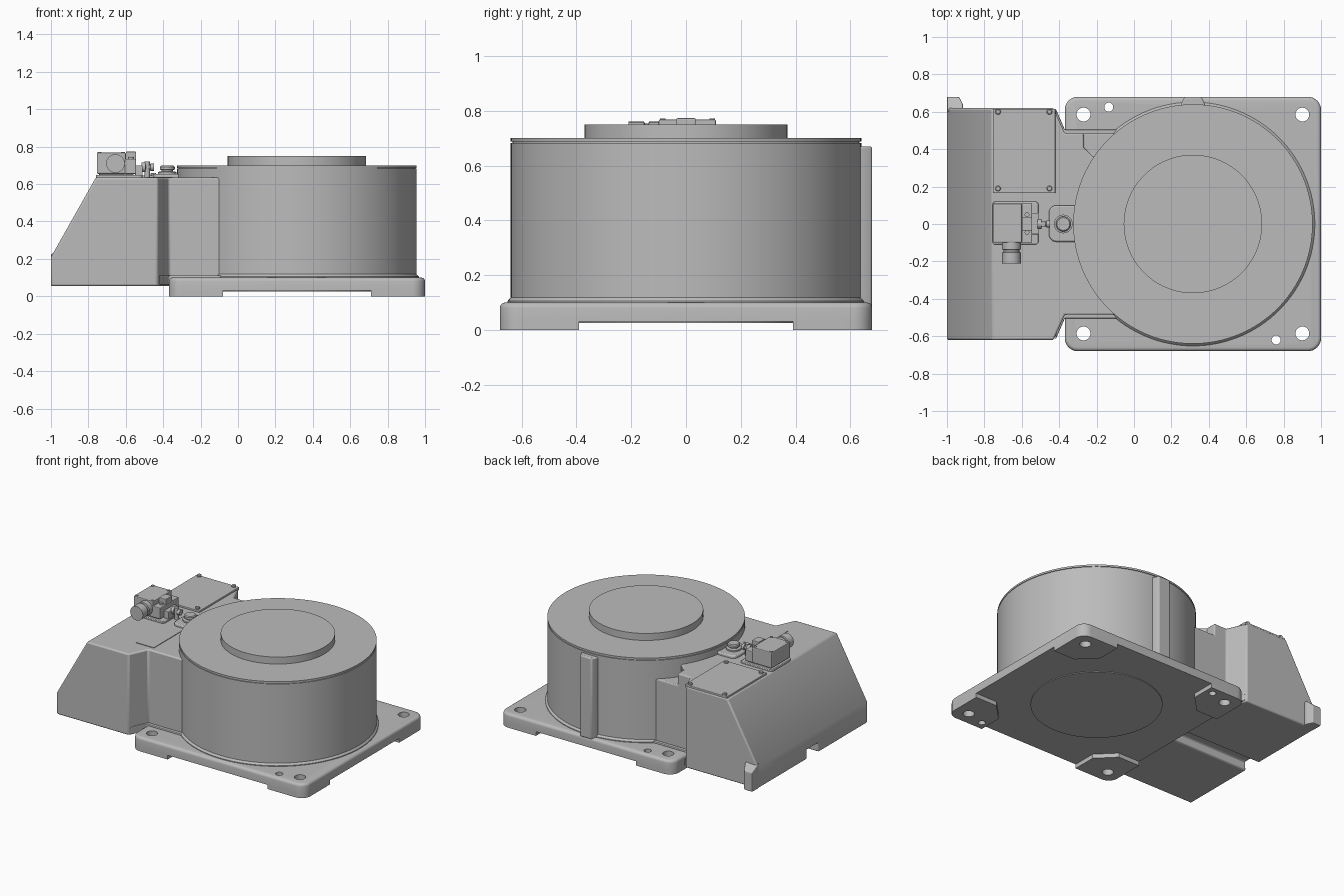
import bpy, bmesh, math
from mathutils import Vector, Matrix

if "Cube" in bpy.data.objects:
    bpy.data.objects.remove(bpy.data.objects["Cube"])

CX = 0.315          # centre of drum and base plate
HX, HY = 0.685, 0.68  # half size of base plate
TOP = 0.635         # top of the rear housing

paint = bpy.data.materials.new("cast grey")
paint.use_nodes = True
paint.diffuse_color = (0.5, 0.5, 0.5, 1)
paint.node_tree.nodes["Principled BSDF"].inputs["Base Color"].default_value = (0.5, 0.5, 0.5, 1)


def finish(name, bm, bevel=0, segments=2):
    bmesh.ops.recalc_face_normals(bm, faces=bm.faces)
    mesh = bpy.data.meshes.new(name)
    bm.to_mesh(mesh)
    bm.free()
    mesh.materials.append(paint)
    ob = bpy.data.objects.new(name, mesh)
    bpy.context.collection.objects.link(ob)
    if bevel:
        mod = ob.modifiers.new("bevel", "BEVEL")
        mod.width, mod.segments = bevel, segments
        mod.limit_method, mod.angle_limit = "ANGLE", math.radians(40)
    return ob


def activate(ob):
    bpy.ops.object.select_all(action="DESELECT")
    ob.select_set(True)
    bpy.context.view_layer.objects.active = ob


def smooth(ob):
    activate(ob)
    bpy.ops.object.shade_smooth_by_angle(angle=math.radians(32))
    return ob


def prism_bm(points, z0, z1):
    bm = bmesh.new()
    face = bm.faces.new([bm.verts.new((x, y, z0)) for x, y in points])
    up = bmesh.ops.extrude_face_region(bm, geom=[face])["geom"]
    verts = [g for g in up if isinstance(g, bmesh.types.BMVert)]
    bmesh.ops.translate(bm, verts=verts, vec=(0, 0, z1 - z0))
    return bm


def prism(name, points, z0, z1, bevel=0):
    return finish(name, prism_bm(points, z0, z1), bevel)


def box(name, x0, x1, y0, y1, z0, z1, bevel=0):
    return prism(name, [(x0, y0), (x1, y0), (x1, y1), (x0, y1)], z0, z1, bevel)


def arc(x, y, r, a0, a1, n=8):
    angles = [math.radians(a0 + (a1 - a0) * i / n) for i in range(n + 1)]
    return [(x + r * math.cos(a), y + r * math.sin(a)) for a in angles]


def rounded(x0, x1, y0, y1, r):
    return (arc(x1 - r, y1 - r, r, 0, 90) + arc(x0 + r, y1 - r, r, 90, 180)
            + arc(x0 + r, y0 + r, r, 180, 270) + arc(x1 - r, y0 + r, r, 270, 360))


def lathe(name, origin, profile, axis="Z", n=32):
    """Stack of rings given as (radius, distance along axis)."""
    bm = bmesh.new()
    rings = [[bm.verts.new((x, y, h)) for x, y in arc(0, 0, r, 0, 360, n)[:-1]]
             for r, h in profile]
    for a, b in zip(rings, rings[1:]):
        for i in range(n):
            bm.faces.new((a[i], a[(i + 1) % n], b[(i + 1) % n], b[i]))
    bm.faces.new(rings[0])
    bm.faces.new(rings[-1])
    turn = Vector({"Z": (0, 0, 1), "X": (1, 0, 0), "-Y": (0, -1, 0)}[axis]).to_track_quat("Z", "Y")
    bm.transform(Matrix.Translation(origin) @ turn.to_matrix().to_4x4())
    return smooth(finish(name, bm))


def cut(ob, cutters):
    activate(ob)
    for c in cutters:
        mod = ob.modifiers.new("cut", "BOOLEAN")
        mod.operation, mod.solver, mod.object = "DIFFERENCE", "EXACT", c
        bpy.ops.object.modifier_apply(modifier=mod.name)
    return ob


def drop(cutters):
    for c in cutters:
        bpy.data.objects.remove(c)


# Base plate with rounded corners and softened top edge
bm = prism_bm(rounded(CX - HX, CX + HX, -HY, HY, 0.07), 0.03, 0.1)
rim = [e for e in bm.edges if all(v.co.z > 0.09 for v in e.verts)]
bmesh.ops.bevel(bm, geom=rim, offset=0.02, segments=4, profile=0.5, affect="EDGES")
plate = finish("base_plate", bm)

# Four corner feet with chamfered inner corners
feet = []
corner = arc(HX - 0.07, HY - 0.07, 0.07, 0, 90)
inner = [(HX - 0.29, HY), (HX - 0.29, HY - 0.17), (HX - 0.17, HY - 0.29), (HX, HY - 0.29)]
for sx, fx in ((-1, "right"), (1, "left")):
    for sy, fy in ((-1, "front"), (1, "back")):
        pts = [(CX + sx * x, sy * y) for x, y in corner + inner]
        feet.append(prism(f"{fy}_{fx}_foot", pts, 0, 0.032))

# Bolt holes and dowel holes through plate and feet
holes = [lathe("hole_cutter", (CX + sx * 0.585, sy * 0.585, 0), [(0.037, -0.1), (0.037, 0.2)])
         for sx in (-1, 1) for sy in (-1, 1)]
holes += [lathe("dowel_cutter", (x, y, 0), [(0.024, -0.1), (0.024, 0.2)])
          for x, y in ((-0.135, 0.625), (0.76, -0.62))]
for part in [plate] + feet:
    smooth(cut(part, holes))
drop(holes)
lathe("underside_boss", (CX, 0, 0), [(0.425, 0.025), (0.425, 0.04)], n=96)

# Drum, its lid seam and the raised centre disc
lathe("drum", (CX, 0, 0), [(0.652, 0.09), (0.652, 0.105), (0.64, 0.118), (0.64, 0.683),
                           (0.634, 0.683), (0.634, 0.687), (0.64, 0.687), (0.64, 0.7)], n=128)
lathe("centre_disc", (CX, 0, 0), [(0.37, 0.69), (0.37, 0.75)], n=96)

# Vertical rib on the back of the drum
smooth(prism("back_rib", [(0.25, 0.6), (0.25, 0.64), (0.27, 0.68), (0.36, 0.68),
                          (0.38, 0.64), (0.38, 0.6)], 0.09, 0.67, 0.008))

# Rear housing with a narrower neck running into the drum
side = [(-1, 0.62), (-0.43, 0.62), (-0.37, 0.485), (0.1, 0.485)]
bm = prism_bm(side + [(x, -y) for x, y in reversed(side)], 0.055, TOP)
slope = Vector((-(TOP - 0.21), 0, 0.24))
bmesh.ops.bisect_plane(bm, geom=bm.verts[:] + bm.edges[:] + bm.faces[:],
                       plane_co=(-1, 0, 0.21), plane_no=slope, clear_outer=True)
bmesh.ops.holes_fill(bm, edges=[e for e in bm.edges if e.is_boundary])
housing = finish("rear_housing", bm)
cutters = [
    box("channel_cutter", -1.1, -0.37, -0.07, 0.06, 0, 0.12),
    prism("notch_cutter", [(-0.27, 0.6), (-0.27, 0.41), (-0.22, 0.36), (0.2, 0.36), (0.2, 0.6)],
          0.55, 0.8),
]
cut(housing, cutters)
drop(cutters)
mod = housing.modifiers.new("bevel", "BEVEL")
mod.width, mod.segments, mod.limit_method = 0.01, 3, "ANGLE"
mod.angle_limit = math.radians(50)
smooth(housing)

# Fillet pieces where the neck meets the plate
for s, word in ((-1, "front"), (1, "back")):
    prism(f"{word}_neck_flare", [(-0.42, s * 0.62), (-0.37, s * 0.505), (0, s * 0.505),
                                 (0, s * 0.4), (-0.42, s * 0.4)], 0.06, 0.112, 0.006)

# Lifting tab at the far back corner, sloped on top
bm = prism_bm([(-1, 0.6), (-1, 0.68), (-0.935, 0.68), (-0.915, 0.64), (-0.915, 0.6)], 0.055, 0.23)
for v in bm.verts:
    if v.co.z > 0.2 and v.co.y > 0.65:
        v.co.z -= 0.04
finish("corner_tab", bm, 0.006)

# Cover plate with corner screws
box("cover_plate", -0.755, -0.42, 0.165, 0.615, TOP - 0.01, TOP + 0.012, 0.004)
for x in (-0.727, -0.452):
    for y in (0.19, 0.6):
        lathe("cover_screw", (x, y, TOP), [(0.015, 0), (0.015, 0.02), (0.011, 0.025)], n=16)

# Rating plate
box("rating_plate", -0.49, -0.35, -0.45, -0.15, TOP - 0.004, TOP + 0.004)

# Breather boss and plug beside the drum
smooth(prism("breather_boss", rounded(-0.455, -0.28, -0.095, 0.1, 0.04), TOP - 0.01, 0.655, 0.008))
lathe("breather_plug", (-0.378, 0, 0), [(0.05, 0.65), (0.05, 0.665), (0.03, 0.668), (0.03, 0.675),
                                        (0.04, 0.678), (0.04, 0.692), (0.034, 0.698)], n=24)

# Connector block with its side socket
smooth(prism("connector_pad", rounded(-0.76, -0.51, -0.11, 0.12, 0.02), TOP - 0.01, 0.648, 0.004))
box("connector_block", -0.755, -0.6, -0.1, 0.11, 0.655, 0.768, 0.006)
box("connector_foot", -0.74, -0.56, -0.09, 0.1, 0.64, 0.66)
box("connector_step", -0.605, -0.545, -0.1, 0.11, 0.655, 0.735, 0.005)
box("connector_top_latch", -0.6, -0.545, -0.035, 0.035, 0.73, 0.773, 0.004)
lathe("side_socket", (-0.655, -0.09, 0.71), [(0.05, 0), (0.05, 0.045), (0.043, 0.048), (0.043, 0.06),
                                             (0.05, 0.063), (0.05, 0.12)], "-Y")

# Small fitting between connector and breather
box("fitting_block", -0.55, -0.51, -0.055, 0.06, 0.645, 0.7, 0.004)
lathe("fitting_nozzle", (-0.515, 0, 0.69), [(0.026, 0), (0.026, 0.02), (0.014, 0.022), (0.014, 0.045),
                                            (0.02, 0.047), (0.02, 0.065)], "X", 12)
lathe("fitting_stem", (-0.485, 0, 0), [(0.014, TOP), (0.014, 0.72)], n=12)
for y in (-0.045, 0.05):
    lathe("fitting_screw", (-0.572, y, 0), [(0.013, 0.73), (0.013, 0.745)], n=12)
for x in (-0.74, -0.615):
    for y in (-0.085, 0.095):
        lathe("block_screw", (x, y, 0), [(0.01, 0.76), (0.01, 0.772)], n=12)
